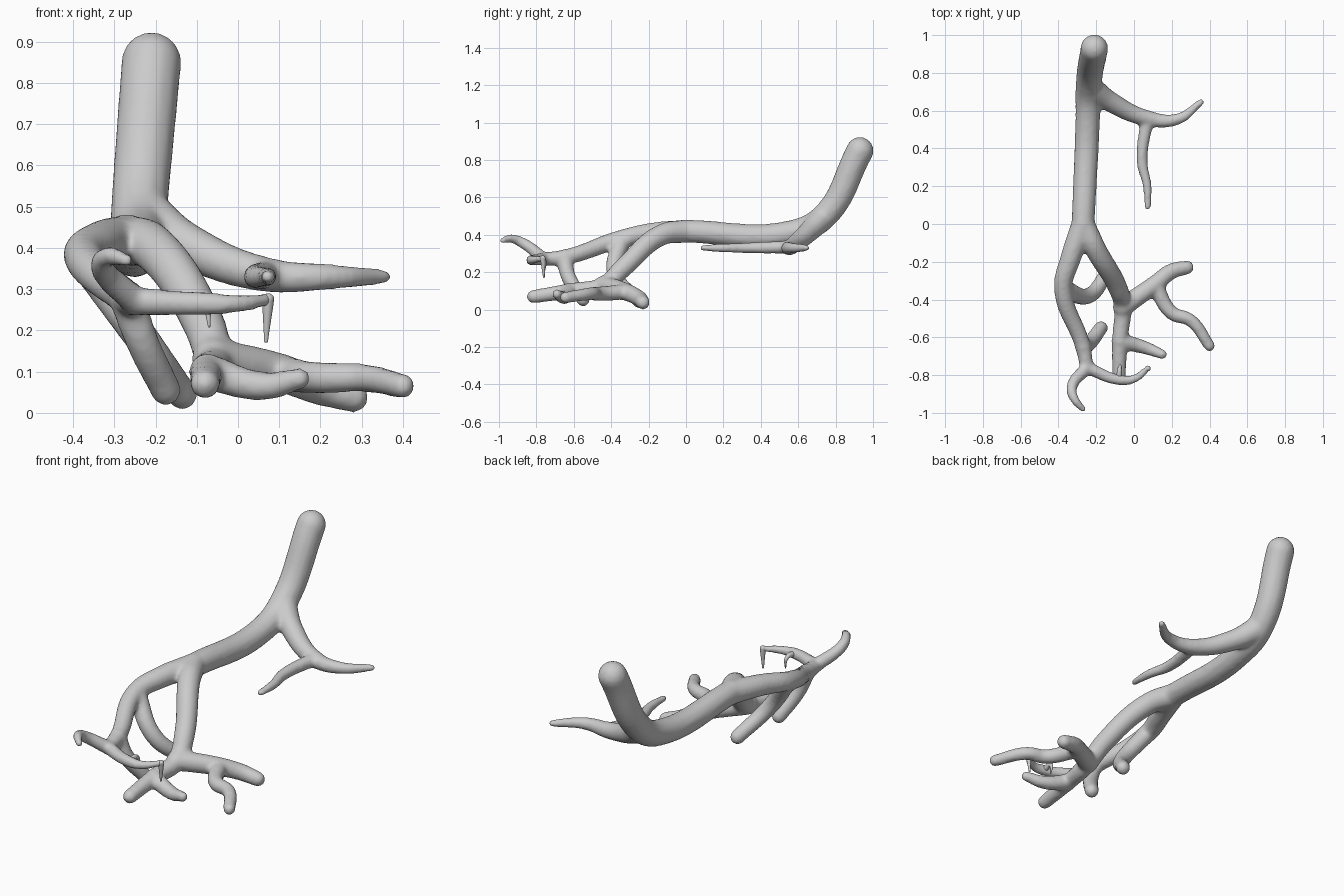
import bpy

if "Cube" in bpy.data.objects:
    bpy.data.objects.remove(bpy.data.objects["Cube"])


def join(name, parts):
    bpy.ops.object.select_all(action='DESELECT')
    for o in parts:
        o.select_set(True)
    bpy.context.view_layer.objects.active = parts[0]
    bpy.ops.object.join()
    ob = bpy.context.view_layer.objects.active
    ob.name = name
    return ob


def limb(name, r0, r1, *pts):
    """Round limb tapering from r0 to r1 with domed ends; returns object and its joints."""
    cu = bpy.data.curves.new(name, 'CURVE')
    cu.dimensions = '3D'
    cu.bevel_depth = 1.0
    cu.bevel_resolution = 4
    cu.resolution_u = 10
    cu.use_fill_caps = True
    sp = cu.splines.new('BEZIER')
    sp.bezier_points.add(len(pts) - 1)
    for i, (bp, p) in enumerate(zip(sp.bezier_points, pts)):
        bp.co = p
        bp.radius = r0 + (r1 - r0) * i / (len(pts) - 1)
        bp.handle_left_type = bp.handle_right_type = 'AUTO'
    ob = bpy.data.objects.new(name, cu)
    bpy.context.collection.objects.link(ob)
    bpy.ops.object.select_all(action='DESELECT')
    ob.select_set(True)
    bpy.context.view_layer.objects.active = ob
    bpy.ops.object.convert(target='MESH')
    parts = [bpy.context.view_layer.objects.active]
    for p, r in ((pts[0], r0), (pts[-1], r1)):
        bpy.ops.mesh.primitive_uv_sphere_add(segments=16, ring_count=8, radius=r, location=p)
        parts.append(bpy.context.active_object)
    return join(name, parts), pts


# main stem from the raised end to the fork
stem, s = limb("stem", .074, .062, (-.21, .93, .85), (-.24, .73, .49), (-.245, .55, .41), (-.27, 0, .42))

# side branch and its twig
side, a = limb("side_branch", .068, .019, s[1], (-.13, .65, .41), (.07, .56, .335), (.23, .555, .33), (.355, .645, .33))
side_twig, _ = limb("side_twig", .036, .018, a[2], (.043, .33, .33), (.07, .2, .33), (.072, .09, .33))

# left fork with two props and two twigs
left, b = limb("left_fork", .062, .036, s[3], (-.335, -.18, .41), (-.375, -.34, .38), (-.27, -.65, .28), (-.25, -.76, .27))
left_prop, _ = limb("left_prop", .048, .038, b[2], (-.24, -.38, .19), (-.135, -.25, .045))
front_prop, _ = limb("front_prop", .044, .038, b[3], (-.235, -.63, .18), (-.175, -.55, .055))
curled, _ = limb("curled_twig", .036, .018, b[4], (-.33, -.87, .355), (-.31, -.935, .38), (-.27, -.98, .37))
long_twig, c = limb("long_twig", .035, .017, b[4], (-.08, -.825, .265), (0, -.82, .265), (.073, -.765, .275))

# right fork running down to the ground branches
right, d = limb("right_fork", .063, .037, s[3], (-.205, -.13, .4), (-.085, -.34, .22), (-.06, -.44, .13),
                (-.075, -.62, .1), (-.08, -.815, .07))
ground, e = limb("ground_branch", .053, .038, d[3], (.11, -.32, .095), (.2, -.25, .06), (.28, -.23, .038))
ground_twig, _ = limb("ground_twig", .043, .031, e[1], (.2, -.47, .085), (.3, -.51, .085), (.4, -.645, .065))
front_twig, _ = limb("front_twig", .045, .027, d[4], (.06, -.655, .065), (.15, -.69, .083))

# fuse limbs into one skin and soften the joints
branch = join("branch", [stem, side, side_twig, left, left_prop, front_prop, curled, long_twig,
                         right, ground, ground_twig, front_twig])
fuse = branch.modifiers.new("fuse", 'REMESH')
fuse.mode = 'VOXEL'
fuse.voxel_size = .01
fuse.use_smooth_shade = True
soften = branch.modifiers.new("soften", 'SMOOTH')
soften.factor = .5
soften.iterations = 10

# thin spikes hanging from the long twig
outer, _ = limb("outer_spike", .015, .005, c[3], (.068, -.76, .175))
inner, _ = limb("inner_spike", .018, .003, c[1], (-.075, -.76, .265), (-.07, -.755, .21))
for ob in (outer, inner):
    for p in ob.data.polygons:
        p.use_smooth = True
